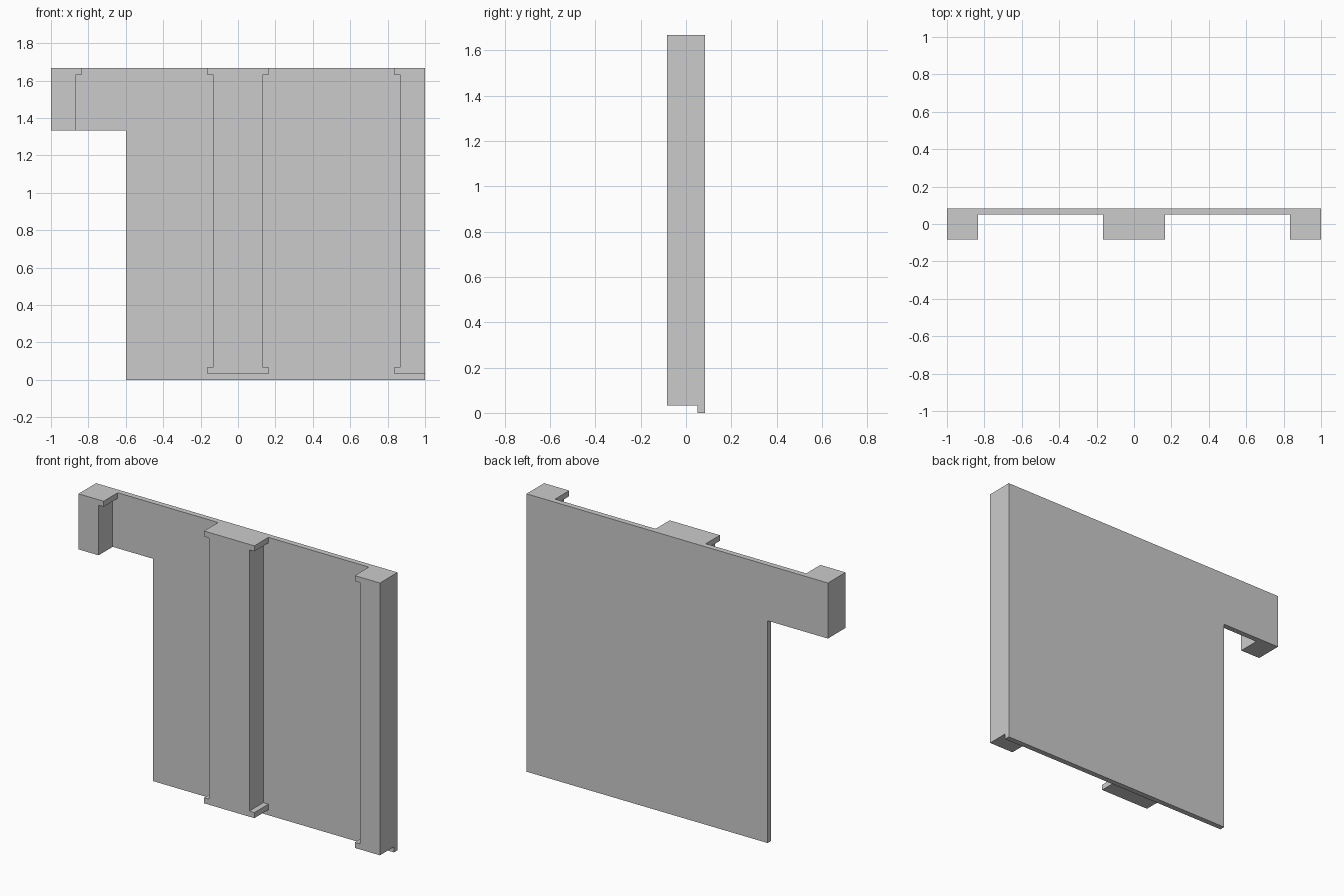
import bpy, bmesh

if "Cube" in bpy.data.objects:
    bpy.data.objects.remove(bpy.data.objects["Cube"])

T = 1 / 30            # panel and lip thickness
H = 5 / 3             # total height
FRONT, BACK = -1 / 12, 1 / 12
SEAM = BACK - T       # front surface of the panel


def extrude_profile(name, points, y0, y1):
    """Solid from an x-z outline extruded along y."""
    bm = bmesh.new()
    face = bm.faces.new([bm.verts.new((x, y0, z)) for x, z in points])
    ext = bmesh.ops.extrude_face_region(bm, geom=[face])
    moved = [v for v in ext["geom"] if isinstance(v, bmesh.types.BMVert)]
    bmesh.ops.translate(bm, verts=moved, vec=(0, y1 - y0, 0))
    bmesh.ops.recalc_face_normals(bm, faces=bm.faces)
    mesh = bpy.data.meshes.new(name)
    bm.to_mesh(mesh)
    bm.free()
    obj = bpy.data.objects.new(name, mesh)
    bpy.context.collection.objects.link(obj)
    return obj


def post_side(x, lip, foot):
    """Side edge of a post from bottom to top; lip is the signed overhang."""
    top = [(x, H - T), (x + lip, H - T), (x + lip, H)]
    if foot:
        return [(x + lip, T), (x + lip, 2 * T), (x, 2 * T)] + top
    return [(x, H - 1 / 3)] + top


# Back panel with the corner step
panel = extrude_profile("wall_panel", [
    (-0.6, 0), (1, 0), (1, H), (-1, H), (-1, H - 1 / 3), (-0.6, H - 1 / 3)],
    SEAM, BACK)

# Posts with lips at top and bottom; the short left one has no foot lip
outlines = {
    "left_post": [(-1, H), (-1, H - 1 / 3)] + post_side(-13 / 15, T, False),
    "middle_post": post_side(2 / 15, T, True) + post_side(-2 / 15, -T, True)[::-1],
    "right_post": [(1, H), (1, T)] + post_side(13 / 15, -T, True),
}
posts = [extrude_profile(n, p, FRONT, SEAM + T / 2) for n, p in outlines.items()]

# Fuse the posts into the panel
for post in posts:
    mod = panel.modifiers.new("fuse_" + post.name, 'BOOLEAN')
    mod.operation = 'UNION'
    mod.solver = 'EXACT'
    mod.object = post
bpy.context.view_layer.objects.active = panel
panel.select_set(True)
for mod in list(panel.modifiers):
    bpy.ops.object.modifier_apply(modifier=mod.name)
for post in posts:
    bpy.data.objects.remove(post, do_unlink=True)

# Clean flat faces
bm = bmesh.new()
bm.from_mesh(panel.data)
bmesh.ops.remove_doubles(bm, verts=bm.verts, dist=1e-5)
bmesh.ops.dissolve_limit(bm, angle_limit=0.01, verts=bm.verts, edges=bm.edges)
bm.to_mesh(panel.data)
bm.free()
